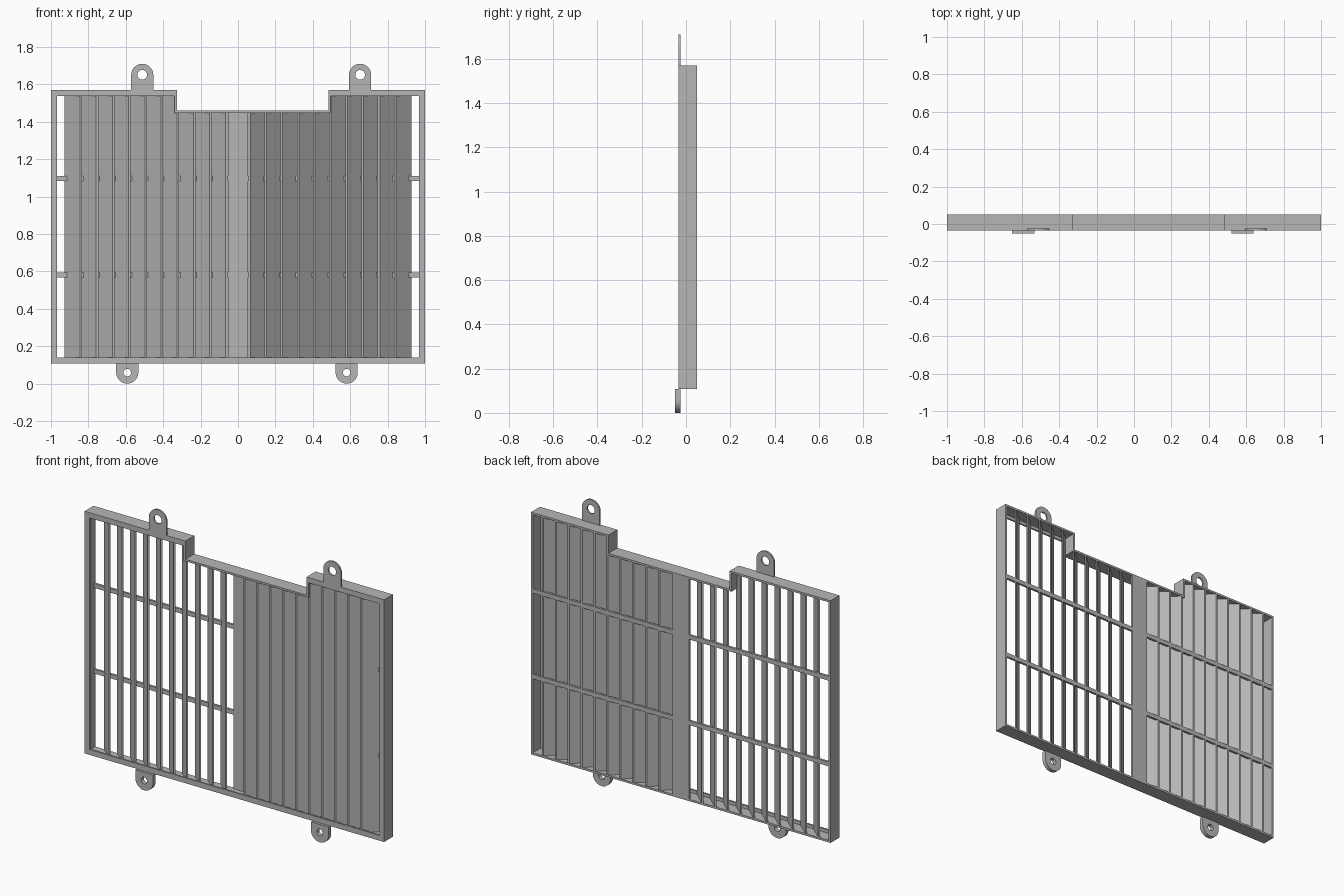
import bpy, bmesh, math

if "Cube" in bpy.data.objects:
    bpy.data.objects.remove(bpy.data.objects["Cube"])

grey = bpy.data.materials.new("plain grey")
grey.diffuse_color = (0.47, 0.47, 0.47, 1)
grey.use_nodes = True
grey.node_tree.nodes["Principled BSDF"].inputs["Base Color"].default_value = grey.diffuse_color


def finish(bm, name):
    bmesh.ops.recalc_face_normals(bm, faces=bm.faces[:])
    mesh = bpy.data.meshes.new(name)
    bm.to_mesh(mesh)
    bm.free()
    mesh.materials.append(grey)
    ob = bpy.data.objects.new(name, mesh)
    bpy.context.collection.objects.link(ob)
    return ob


def plate(name, loops, y0, y1):
    """Flat plate from closed xz loops (outer first, then holes), extruded along y."""
    bm = bmesh.new()
    edges = []
    for loop in loops:
        vs = [bm.verts.new((x, y0, z)) for x, z in loop]
        edges += [bm.edges.new((vs[i - 1], vs[i])) for i in range(len(vs))]
    bmesh.ops.triangle_fill(bm, edges=edges, use_beauty=True, normal=(0, -1, 0))
    geo = bmesh.ops.extrude_face_region(bm, geom=bm.faces[:])["geom"]
    for v in geo:
        if isinstance(v, bmesh.types.BMVert):
            v.co.y = y1
    return finish(bm, name)


def rect(x0, x1, z0, z1):
    return [(x0, z0), (x1, z0), (x1, z1), (x0, z1)]


def outline(t, m):
    """Notched panel outline, inset by t at the border and by m around the notch."""
    a, b, top, low = -0.327 - m, 0.483 + m, 1.57 - t, 1.46 - m
    return [(-1 + t, 0.108 + t), (1 - t, 0.108 + t), (1 - t, top), (b, top),
            (b, low), (a, low), (a, top), (-1 + t, top)]


# Frame: thin deep walls with a wider lip at the front
WALL = 0.012
plate("frame_walls", [outline(0, 0), outline(WALL, WALL)], -0.025, 0.05)
plate("frame_lip", [outline(0, 0), outline(0.032, WALL)], -0.035, -0.025)

# Helper that trims the louvers to the notched outline
trim = plate("louver_trim_helper", [outline(0.006, 0.006)], -0.2, 0.2)
trim.hide_render = True
trim.hide_viewport = True
trim.display_type = 'WIRE'

# Louvers: slanted slats, opening outward from the centre on both sides
PITCH, COUNT, CAP = 0.0865, 10, 0.011
for side, name in ((-1, "louvers_left"), (1, "louvers_right")):
    bm = bmesh.new()
    for i in range(COUNT):
        front = 0.055 + i * PITCH
        rear = front + 0.095
        section = [(front, -0.0255), (front + CAP, -0.0255), (rear, 0.049), (rear - CAP, 0.049)]
        face = bm.faces.new([bm.verts.new((side * x, y, 0.05)) for x, y in section])
        geo = bmesh.ops.extrude_face_region(bm, geom=[face])["geom"]
        for v in geo:
            if isinstance(v, bmesh.types.BMVert):
                v.co.z = 1.65
    ob = finish(bm, name)
    mod = ob.modifiers.new("trim", 'BOOLEAN')
    mod.operation, mod.solver, mod.object = 'INTERSECT', 'EXACT', trim

# Centre strip and two cross bars at the rear
plate("centre_strip", [rect(-0.054, 0.054, 0.112, 1.455)], 0.036, 0.05)
for name, z in (("lower_bar", 0.58), ("upper_bar", 1.097)):
    plate(name, [rect(-0.995, 0.995, z - 0.013, z + 0.013)], 0.036, 0.0495)


# Mounting tabs: rounded ends with a screw hole
def tab(name, x, z, base, hole, y0, y1):
    r, n = 0.059, 24
    s = 1 if z > base else -1
    outer = [(x + r * math.cos(math.pi * i / n), z + s * r * math.sin(math.pi * i / n))
             for i in range(n + 1)]
    outer += [(x - r, base), (x + r, base)]
    inner = [(x + hole * math.cos(math.tau * i / n), z + hole * math.sin(math.tau * i / n))
             for i in range(n)]
    ob = plate(name, [outer, inner], y0, y1)
    bpy.ops.object.select_all(action='DESELECT')
    ob.select_set(True)
    bpy.context.view_layer.objects.active = ob
    bpy.ops.object.shade_smooth_by_angle(angle=math.radians(30))


for name, x in (("top_tab_left", -0.512), ("top_tab_right", 0.653)):
    tab(name, x, 1.651, 1.57, 0.026, -0.035, -0.025)
for name, x in (("bottom_tab_left", -0.592), ("bottom_tab_right", 0.581)):
    tab(name, x, 0.059, 0.108, 0.02, -0.05, -0.025)
